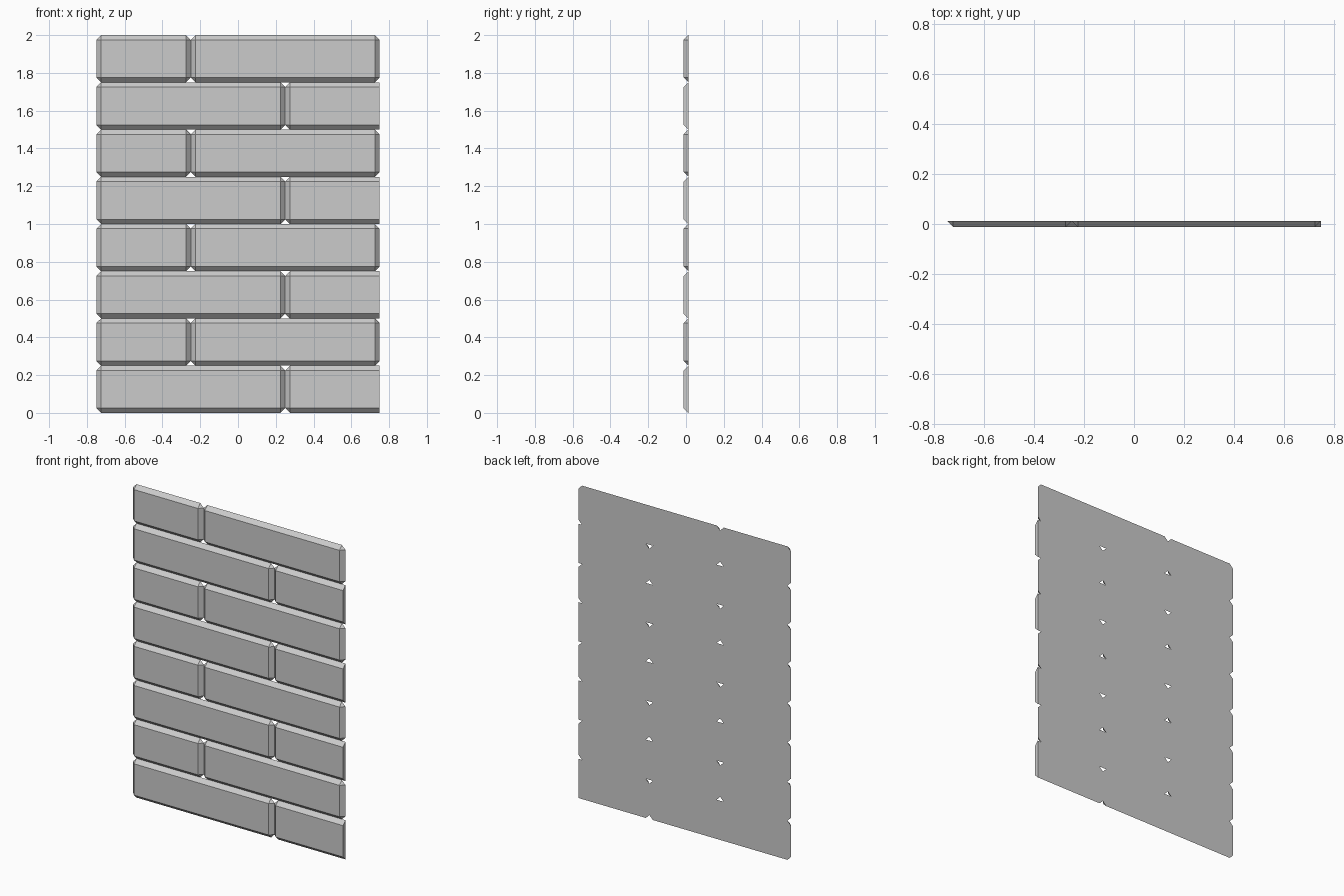
import bpy, bmesh, math

if "Cube" in bpy.data.objects:
    bpy.data.objects.remove(bpy.data.objects["Cube"])

ROWS, H, B = 8, 0.25, 0.025      # rows, row height, bevel width
FRONT, BACK = -0.0125, 0.0125


def brick(name, x0, x1, z0, cut_right=False):
    """Half-depth bevelled brick; cut_right leaves a plain sawn right end."""
    z1 = z0 + H
    xr = x1 if cut_right else x1 - B
    # front face, inset by the bevel
    pts = [(x, FRONT, z) for x in (x0 + B, xr) for z in (z0 + B, z1 - B)]
    # back outline with clipped corners
    pts += [(x0, BACK, z0 + B), (x0, BACK, z1 - B), (x0 + B, BACK, z0), (x0 + B, BACK, z1)]
    if cut_right:
        pts += [(x1, BACK, z0), (x1, BACK, z1)]
    else:
        pts += [(x1, BACK, z0 + B), (x1, BACK, z1 - B), (xr, BACK, z0), (xr, BACK, z1)]
    bm = bmesh.new()
    for p in pts:
        bm.verts.new(p)
    bmesh.ops.convex_hull(bm, input=bm.verts)
    bmesh.ops.dissolve_limit(bm, angle_limit=math.radians(1), verts=bm.verts, edges=bm.edges)
    bmesh.ops.recalc_face_normals(bm, faces=bm.faces)
    mesh = bpy.data.meshes.new(name)
    bm.to_mesh(mesh)
    bm.free()
    bpy.context.collection.objects.link(bpy.data.objects.new(name, mesh))


# Alternating courses: long + sawn half brick, then half + long brick
for r in range(ROWS):
    z = r * H
    if r % 2 == 0:
        brick(f"long_brick_{r}", -0.75, 0.25, z)
        brick(f"sawn_brick_{r}", 0.25, 0.75, z, cut_right=True)
    else:
        brick(f"half_brick_{r}", -0.75, -0.25, z)
        brick(f"long_brick_{r}", -0.25, 0.75, z)
